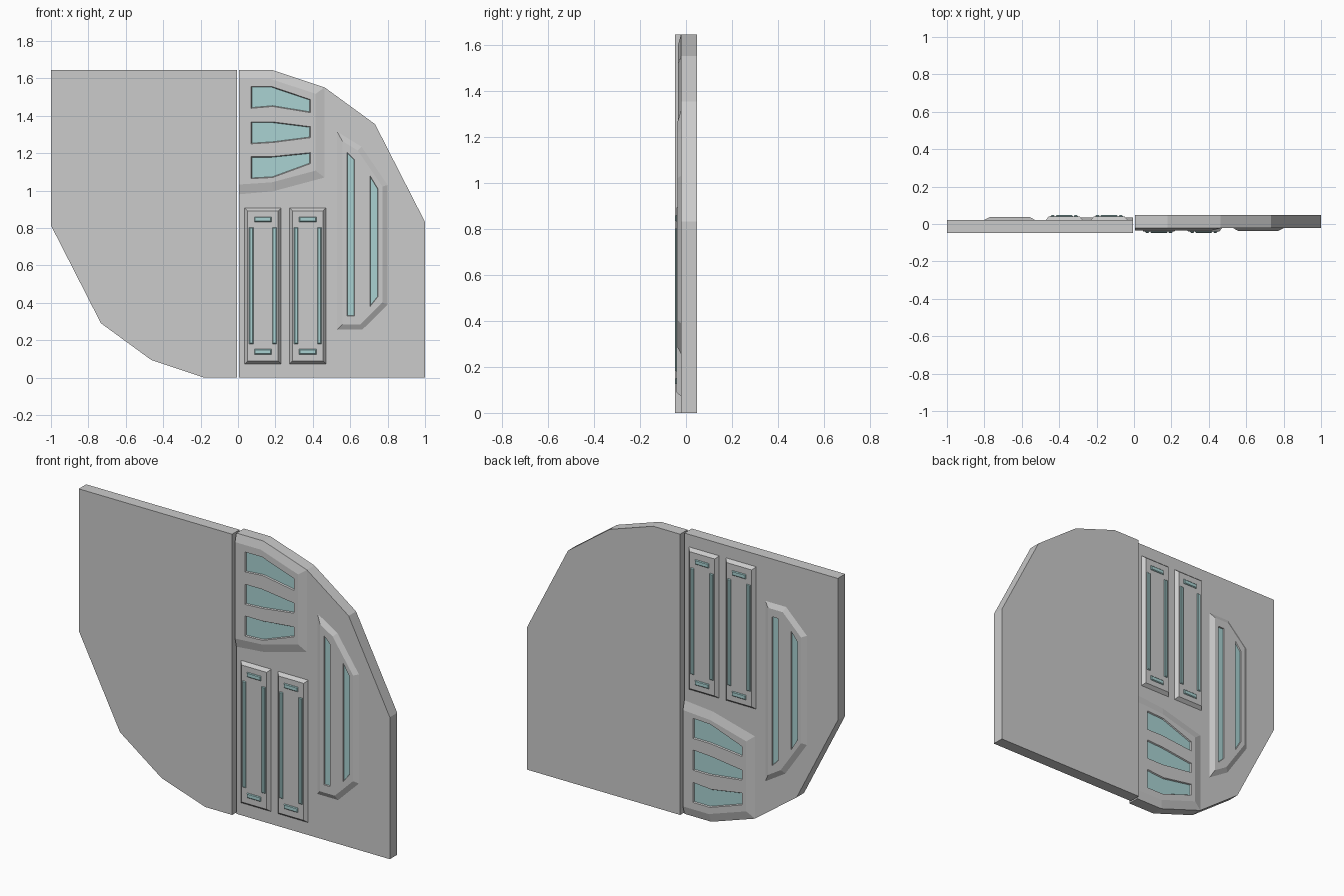
import bpy, bmesh
from mathutils import Vector, Matrix

if "Cube" in bpy.data.objects:
    bpy.data.objects.remove(bpy.data.objects["Cube"])

H = 1.646          # overall height
FACE = -0.022      # front face of the slab
BACK = 0.047
glass_mat = bpy.data.materials.new("teal_glass")
glass_mat.diffuse_color = (0.4, 0.65, 0.65, 1)
glass_mat.use_nodes = True
glass_mat.node_tree.nodes["Principled BSDF"].inputs["Base Color"].default_value = glass_mat.diffuse_color


def inset(pts, d):
    """Mitred inset of a counter-clockwise (x, z) outline."""
    out, n = [], len(pts)
    for i in range(n):
        p = Vector(pts[i])
        a = (p - Vector(pts[i - 1])).normalized()
        b = (Vector(pts[(i + 1) % n]) - p).normalized()
        na, nb = Vector((-a.y, a.x)), Vector((-b.y, b.x))
        out.append(tuple(p + (na + nb) * d / (1 + na.dot(nb))))
    return out


def loft(bm, rings):
    """Closed solid through a list of (outline, y) rings."""
    loops = [[bm.verts.new((x, y, z)) for x, z in pts] for pts, y in rings]
    n = len(loops[0])
    for lo, hi in zip(loops, loops[1:]):
        for i in range(n):
            j = (i + 1) % n
            bm.faces.new((lo[i], lo[j], hi[j], hi[i]))
    bm.faces.new(loops[0][::-1])
    bm.faces.new(loops[-1])


def make(name, solids, mat=None):
    bm = bmesh.new()
    for rings in solids:
        loft(bm, rings)
    bmesh.ops.recalc_face_normals(bm, faces=bm.faces)
    me = bpy.data.meshes.new(name)
    bm.to_mesh(me)
    bm.free()
    if mat:
        me.materials.append(mat)
    ob = bpy.data.objects.new(name, me)
    bpy.context.collection.objects.link(ob)
    return ob


def rect(x0, z0, x1, z1):
    return [(x0, z0), (x1, z0), (x1, z1), (x0, z1)]


def cut(ob, pockets, top, floor, slope):
    """Carve slope-sided pockets into a raised panel."""
    cutter = make("pocket_cutter", [
        [(inset(p, -slope), 2 * top - floor), (inset(p, slope), floor)] for p in pockets])
    mod = ob.modifiers.new("pockets", "BOOLEAN")
    mod.operation, mod.object, mod.solver = "DIFFERENCE", cutter, "EXACT"
    dg = bpy.context.evaluated_depsgraph_get()
    me = bpy.data.meshes.new_from_object(ob.evaluated_get(dg))
    ob.modifiers.clear()
    ob.data = me
    bpy.data.objects.remove(cutter)


parts = []

# Main door slab
parts.append(make("door_slab", [[(
    [(.005, 0), (1, 0), (1, .832), (.733, 1.355), (.463, 1.552), (.18, H), (.005, H)], y)
    for y in (BACK, FACE)]]))

# Raised panel with three vents
outer = [(.005, .98), (.19, .997), (.463, 1.07), (.463, 1.552), (.18, H), (.005, H)]
inner = [(.005 if x0 < .01 else x, z) for (x0, _), (x, z) in zip(outer, inset(outer, .048))]
vents = [
    [(.07, 1.44), (.185, 1.45), (.387, 1.417), (.387, 1.487), (.18, 1.557), (.07, 1.557)],
    [(.07, 1.25), (.185, 1.257), (.387, 1.283), (.387, 1.342), (.18, 1.368), (.07, 1.368)],
    [(.07, 1.064), (.185, 1.07), (.387, 1.144), (.387, 1.203), (.18, 1.182), (.07, 1.182)]]
panel = make("vent_panel", [[(outer, -.01), (outer, FACE), (inner, -.035)]])
cut(panel, vents, -.035, -.026, .005)
parts.append(panel)
parts.append(make("vent_glass", [
    [(inset(v, .003), -.024), (inset(v, .003), -.028)] for v in vents], glass_mat))

# Long side panel with two glazed slots
outer = [(.53, .257), (.665, .257), (.80, .39), (.80, 1.03), (.66, 1.235), (.53, 1.315)]
slots = [
    [(.583, .33), (.623, .33), (.623, 1.165), (.583, 1.205)],
    [(.706, .38), (.748, .433), (.748, 1.01), (.706, 1.08)]]
panel = make("side_panel", [[(outer, -.01), (outer, FACE), (inset(outer, .028), -.037)]])
cut(panel, slots, -.037, -.028, .003)
parts.append(panel)
parts.append(make("slot_glass", [
    [(inset(s, .002), -.026), (inset(s, .002), -.03)] for s in slots], glass_mat))

# Pair of tall panels with raised light strips
talls, strips = [], []
for x in (.035, .275):
    r = rect(x, .073, x + .196, .908)
    talls.append([(r, -.01), (r, FACE), (inset(r, .016), -.041)])
    bars = [rect(x + .025, .18, x + .047, .803), rect(x + .149, .18, x + .171, .803),
            rect(x + .052, .125, x + .144, .152), rect(x + .052, .833, x + .144, .86)]
    strips += [[(b, -.035), (b, -.043), (inset(b, .004), -.047)] for b in bars]
parts.append(make("tall_panels", talls))
parts.append(make("light_strips", strips, glass_mat))

# Second leaf: point reflection of the first through the centre
reflect = Matrix.Translation((0, 0, H)) @ Matrix.Diagonal((-1, -1, -1, 1))
for ob in parts:
    twin = ob.copy()
    twin.data = ob.data.copy()
    twin.name = "left_" + ob.name
    twin.data.transform(reflect)
    twin.data.flip_normals()
    bpy.context.collection.objects.link(twin)
    ob.name = "right_" + ob.name
